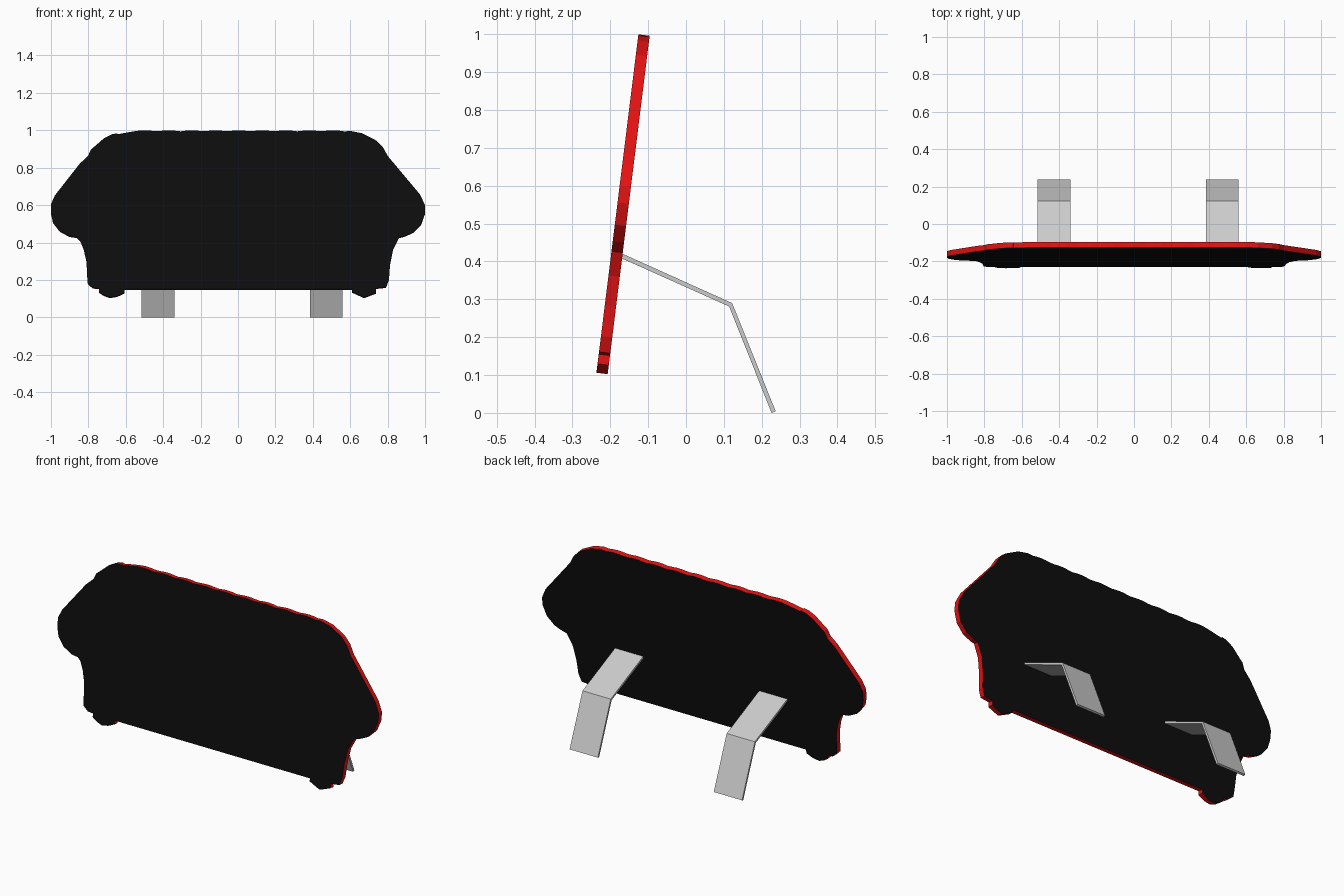
import bpy, bmesh, math
from mathutils import Vector

if "Cube" in bpy.data.objects:
    bpy.data.objects.remove(bpy.data.objects["Cube"])


def material(name, color):
    m = bpy.data.materials.new(name)
    m.diffuse_color = color
    m.use_nodes = True
    m.node_tree.nodes["Principled BSDF"].inputs["Base Color"].default_value = m.diffuse_color
    return m


def extrude_outline(name, points, offset, materials=()):
    """Closed planar outline extruded by offset; caps use slot 0, edges slot 1."""
    bm = bmesh.new()
    cap = bm.faces.new([bm.verts.new(p) for p in points])
    res = bmesh.ops.extrude_face_region(bm, geom=[cap], use_keep_orig=True)
    bmesh.ops.translate(bm, vec=offset,
                        verts=[g for g in res["geom"] if isinstance(g, bmesh.types.BMVert)])
    bmesh.ops.recalc_face_normals(bm, faces=bm.faces)
    if materials:
        for f in bm.faces:
            f.material_index = 1 if len(f.verts) == 4 else 0
    mesh = bpy.data.meshes.new(name)
    bm.to_mesh(mesh)
    bm.free()
    for m in materials:
        mesh.materials.append(m)
    obj = bpy.data.objects.new(name, mesh)
    bpy.context.collection.objects.link(obj)
    return obj


# Cut-out panel: left and right sides of the silhouette as (x, z), front view
left = [(-.608, .151), (-.608, .13), (-.645, .113), (-.685, .106), (-.718, .118),
        (-.743, .135), (-.743, .155), (-.775, .157), (-.803, .18), (-.807, .23),
        (-.81, .30), (-.825, .365), (-.843, .41), (-.861, .427), (-.9, .433),
        (-.952, .46), (-.989, .508), (-1, .556), (-1, .605), (-.979, .652),
        (-.845, .823), (-.802, .863), (-.786, .898), (-.765, .915), (-.717, .957),
        (-.674, .979), (-.647, .984), (-.643, .979)]
right = [(.60, .997), (.663, .984), (.738, .946), (.775, .909), (.802, .861),
         (.973, .657), (1, .60), (1, .556), (.979, .497), (.936, .454), (.888, .433),
         (.861, .427), (.829, .363), (.813, .283), (.807, .203), (.791, .161),
         (.738, .155), (.738, .13), (.674, .106), (.61, .135), (.61, .151)]
# Gently scalloped top edge
top = []
for i in range(41):
    t = i / 40
    x = -.56 + 1.13 * t
    top.append((x, .994 + .006 * abs(math.sin(t * 9 * math.pi))))

tilt = math.atan(.124)
front = [Vector((x, -.237 + .124 * (z - .103), z)) for x, z in left + top + right]
black = material("black_face", (.004, .004, .004, 1))
red = material("red_edge", (.8, .006, .006, 1))
extrude_outline("cutout_panel", front,
                Vector((0, math.cos(tilt), -math.sin(tilt))) * .03, (black, red))

# Bent sheet support legs behind the panel, profile in the side view
profile = [(-.176, .424), (.122, .290), (.237, .004), (.226, 0), (.114, .281), (-.176, .411)]
for name, x in (("left_support_leg", -.515), ("right_support_leg", .384)):
    extrude_outline(name, [Vector((x, y, z)) for y, z in profile], Vector((.176, 0, 0)))
